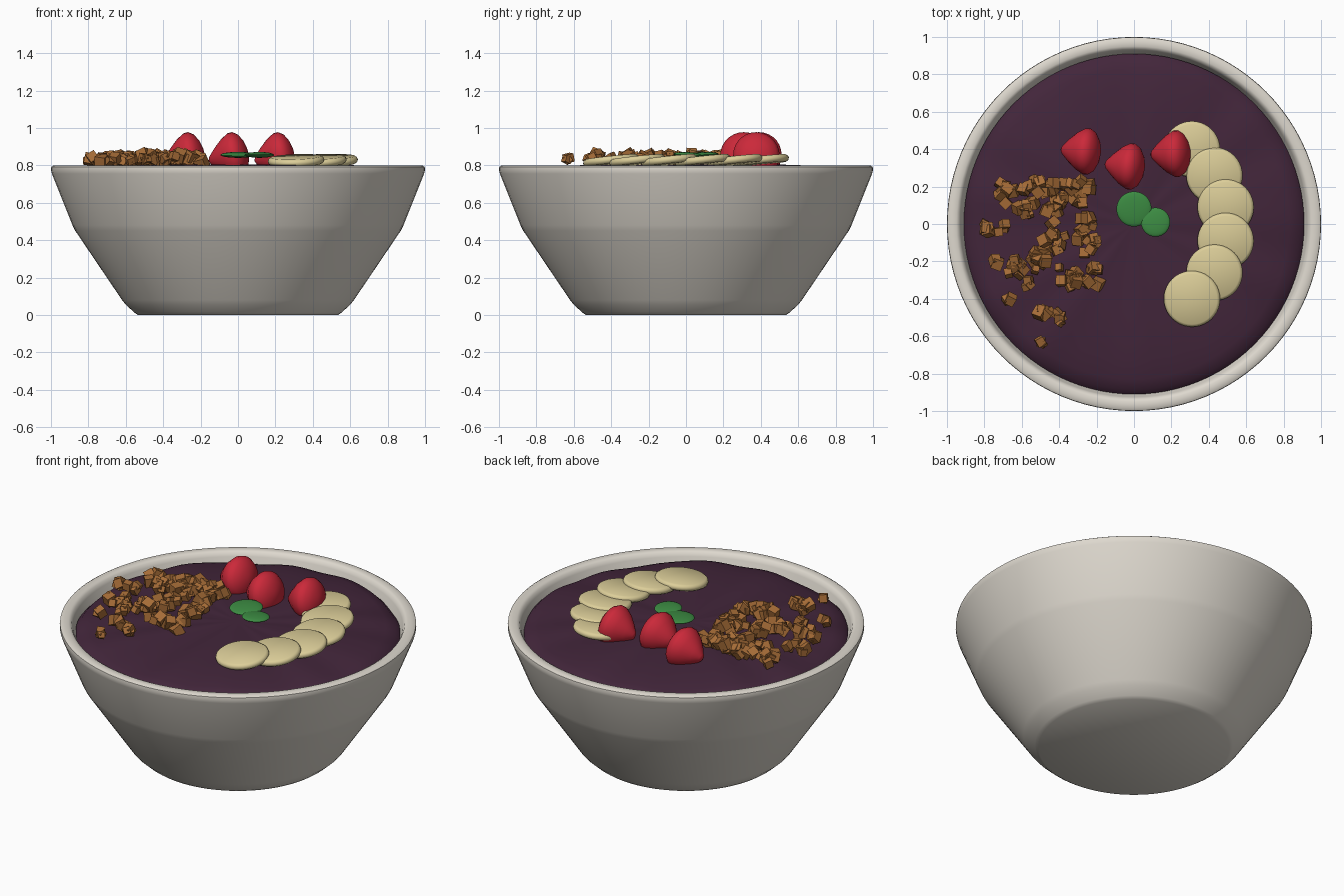
import bpy, bmesh, math, random
from mathutils import Matrix, Vector, Euler

if "Cube" in bpy.data.objects:
    bpy.data.objects.remove(bpy.data.objects["Cube"])

random.seed(7)


def mat(name, rgb):
    m = bpy.data.materials.new(name)
    m.diffuse_color = (*rgb, 1)
    m.use_nodes = True
    m.node_tree.nodes["Principled BSDF"].inputs["Base Color"].default_value = m.diffuse_color
    return m


CERAMIC = mat("warm_grey_ceramic", (0.73, 0.69, 0.62))
PUREE = mat("dark_purple", (0.055, 0.019, 0.043))
BANANA = mat("pale_yellow", (0.72, 0.62, 0.32))
BERRY = mat("berry_red", (0.60, 0.022, 0.042))
LEAF = mat("leaf_green", (0.045, 0.26, 0.055))
GRAIN = mat("toasted_brown", (0.38, 0.15, 0.038))


def finish(name, bm, material, angle=None):
    bmesh.ops.recalc_face_normals(bm, faces=bm.faces)
    me = bpy.data.meshes.new(name)
    bm.to_mesh(me)
    bm.free()
    me.materials.append(material)
    ob = bpy.data.objects.new(name, me)
    bpy.context.collection.objects.link(ob)
    if angle:
        bpy.ops.object.select_all(action='DESELECT')
        ob.select_set(True)
        bpy.context.view_layer.objects.active = ob
        bpy.ops.object.shade_smooth_by_angle(angle=math.radians(angle))
    return ob


def lathe(profile, steps):
    """Spin (radius, height) points about z."""
    bm = bmesh.new()
    vs = [bm.verts.new((r, 0, z)) for r, z in profile]
    es = [bm.edges.new(p) for p in zip(vs, vs[1:])]
    bmesh.ops.spin(bm, geom=vs + es, cent=(0, 0, 0), axis=(0, 0, 1),
                   angle=math.tau, steps=steps, use_duplicate=False)
    bmesh.ops.remove_doubles(bm, verts=bm.verts, dist=1e-5)
    return bm


# Bowl shell with rounded rim
finish("bowl", lathe([(0, 0), (0.535, 0), (0.555, 0.014), (0.60, 0.055), (0.62, 0.08),
                      (0.87, 0.45), (0.885, 0.48), (0.995, 0.755), (1.0, 0.775),
                      (0.998, 0.792), (0.985, 0.80), (0.95, 0.80), (0.935, 0.792),
                      (0.925, 0.77), (0.905, 0.70), (0.80, 0.45), (0.56, 0.10),
                      (0, 0.08)], 96), CERAMIC, 40)

# Thick puree filling: gentle ripples and a drooping edge
bm = lathe([(0, 0.802), (0.15, 0.802), (0.3, 0.802), (0.45, 0.80), (0.6, 0.795),
            (0.73, 0.785), (0.83, 0.77), (0.885, 0.755), (0.91, 0.73),
            (0.895, 0.68), (0, 0.66)], 96)
for v in bm.verts:
    r, a = math.hypot(v.co.x, v.co.y), math.atan2(v.co.y, v.co.x)
    if v.co.z > 0.70:
        v.co.z += 0.008 * r * (math.sin(5 * a + 1) + 0.7 * math.sin(11 * a) +
                               0.4 * math.sin(17 * a + 2))
finish("puree", bm, PUREE, 50)

# Banana slices in a leaning, overlapping arc
SLICE = [(0, -0.02), (0.135, -0.02), (0.147, -0.012), (0.151, 0),
         (0.147, 0.012), (0.135, 0.02), (0, 0.02)]
for i, (x, y) in enumerate([(0.31, 0.40), (0.43, 0.26), (0.49, 0.09),
                            (0.49, -0.09), (0.43, -0.26), (0.31, -0.40)]):
    ob = finish(f"banana_slice_{i + 1}", lathe(SLICE, 40), BANANA, 50)
    ob.location = (x, y, 0.826)
    ob.rotation_euler = (math.radians(6), math.radians(-2), 0)

# Strawberries lying on their sides, tips to the left
FRUIT = [(0, -0.115), (0.022, -0.106), (0.06, -0.07), (0.10, -0.025), (0.123, 0.015),
         (0.124, 0.04), (0.105, 0.068), (0.065, 0.09), (0.025, 0.1), (0, 0.102)]
for i, (x, y, turn) in enumerate([(-0.28, 0.39, -4), (-0.045, 0.31, -5), (0.20, 0.375, 2)]):
    ob = finish(f"strawberry_{i + 1}", lathe(FRUIT, 28), BERRY, 60)
    ob.location = (x, y, 0.848)
    ob.rotation_euler = (0, math.radians(78), math.radians(turn))

# Mint leaves
for i, (x, y, r, tilt) in enumerate([(0, 0.08, 0.094, 3), (0.115, 0.01, 0.078, -3)]):
    bm = bmesh.new()
    bmesh.ops.create_uvsphere(bm, u_segments=28, v_segments=12, radius=1)
    bmesh.ops.scale(bm, vec=(r, r, 0.015), verts=bm.verts)
    ob = finish(f"mint_leaf_{i + 1}", bm, LEAF, 60)
    ob.location = (x, y, 0.856)
    ob.rotation_euler = (math.radians(tilt), 0, 0)

# Granola: tumbled cubes scattered round clump centres (x, y, spread, count)
CLUMPS = [(-0.70, 0.16, 0.06, 8), (-0.55, 0.21, 0.06, 7), (-0.57, 0.09, 0.06, 9),
          (-0.42, 0.16, 0.07, 14), (-0.28, 0.18, 0.07, 13), (-0.43, 0.05, 0.06, 6),
          (-0.25, 0.02, 0.05, 5), (-0.43, -0.08, 0.07, 9), (-0.25, -0.09, 0.07, 11),
          (-0.80, -0.02, 0.03, 4), (-0.70, -0.03, 0.03, 3), (-0.74, -0.20, 0.03, 2),
          (-0.64, -0.22, 0.06, 8), (-0.51, -0.21, 0.06, 9), (-0.36, -0.28, 0.07, 10),
          (-0.22, -0.28, 0.05, 6), (-0.57, -0.32, 0.04, 3), (-0.67, -0.41, 0.02, 2),
          (-0.46, -0.48, 0.05, 6), (-0.40, -0.52, 0.03, 3), (-0.49, -0.62, 0.02, 3)]
bm = bmesh.new()
for cx, cy, spread, count in CLUMPS:
    for _ in range(count):
        a, d = random.uniform(0, math.tau), spread * math.sqrt(random.random())
        p = Vector((cx + d * math.cos(a), cy + d * math.sin(a), random.uniform(0.812, 0.855)))
        rot = Euler([random.uniform(-0.6, 0.6), random.uniform(-0.6, 0.6),
                     random.uniform(0, math.tau)]).to_matrix().to_4x4()
        bmesh.ops.create_cube(bm, size=random.uniform(0.035, 0.058),
                              matrix=Matrix.Translation(p) @ rot)
finish("granola", bm, GRAIN)
